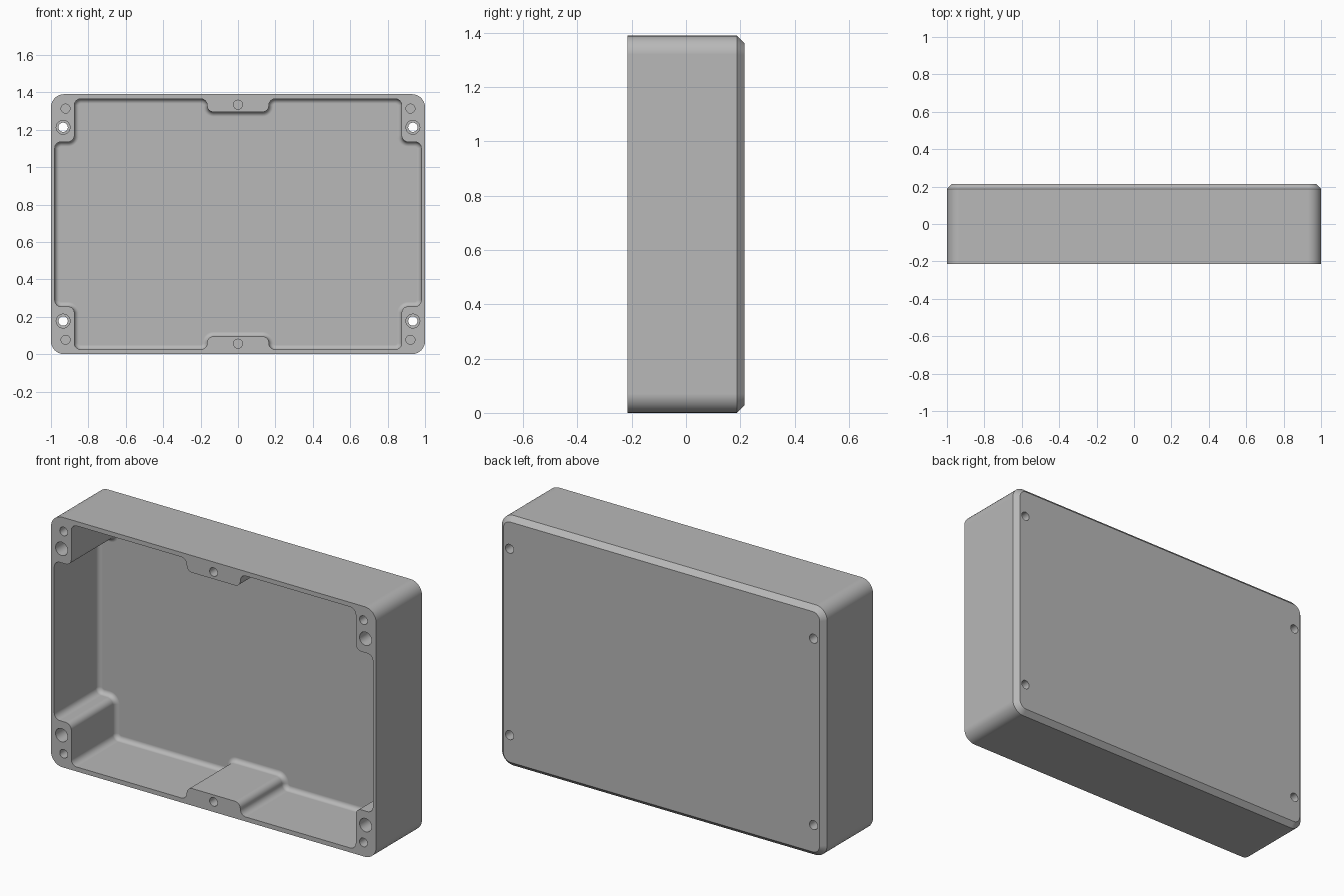
import bpy
import bmesh
from math import sin, cos, pi
from mathutils import Vector

HEIGHT = 1.39
FRONT, BACK = -0.215, 0.215
FLOOR = 0.175

if "Cube" in bpy.data.objects:
    bpy.data.objects.remove(bpy.data.objects["Cube"], do_unlink=True)

grey = bpy.data.materials.new("light grey")
grey.use_nodes = True
grey.diffuse_color = (0.48, 0.48, 0.48, 1)
grey.node_tree.nodes["Principled BSDF"].inputs["Base Color"].default_value = grey.diffuse_color


def rounded(corners, radius, inset=0.0, steps=8):
    """Round a square-cornered outline, moved inward by inset."""
    pts = []
    for i, c in enumerate(corners):
        p = Vector(c)
        a = (p - Vector(corners[i - 1])).normalized()
        b = (Vector(corners[(i + 1) % len(corners)]) - p).normalized()
        n1, n2 = Vector((-a.y, a.x)), Vector((-b.y, b.x))
        side = 1 if a.x * b.y - a.y * b.x > 0 else -1
        r = (radius - side * inset) * side
        centre = p + (n1 + n2) * (inset + r)
        for k in range(steps + 1):
            t = k / steps * pi / 2
            pts.append(centre - (n1 * cos(t) + n2 * sin(t)) * r)
    return pts


def circle(x, z, radius, count=32):
    return [Vector((x + radius * cos(2 * pi * k / count),
                    z + radius * sin(2 * pi * k / count))) for k in range(count)]


def loft(name, layers):
    """Solid through outlines placed at successive depths."""
    bm = bmesh.new()
    rings = [[bm.verts.new((p.x, y, p.y)) for p in pts] for y, pts in layers]
    for lower, upper in zip(rings, rings[1:]):
        n = len(lower)
        for i in range(n):
            j = (i + 1) % n
            bm.faces.new((lower[i], lower[j], upper[j], upper[i]))
    bm.faces.new(rings[0])
    bm.faces.new(rings[-1])
    bmesh.ops.recalc_face_normals(bm, faces=bm.faces)
    mesh = bpy.data.meshes.new(name)
    bm.to_mesh(mesh)
    bm.free()
    mesh.materials.append(grey)
    obj = bpy.data.objects.new(name, mesh)
    bpy.context.collection.objects.link(obj)
    return obj


# Outer shell with chamfered back edge
outer = [(-1, 0), (1, 0), (1, HEIGHT), (-1, HEIGHT)]
chamfer = 0.027
body = loft("enclosure_body", [
    (FRONT, rounded(outer, 0.07)),
    (BACK - chamfer, rounded(outer, 0.07)),
    (BACK, rounded(outer, 0.07, chamfer))])

# Cavity outline: corner posts and centre bosses, mirrored from one quarter
quarter = [(0.165, 0.095), (0.165, 0.025), (0.875, 0.025), (0.875, 0.255), (0.98, 0.255)]
right = quarter + [(x, HEIGHT - z) for x, z in reversed(quarter)]
outline = right + [(-x, z) for x, z in reversed(right)]

# Cavity with a fillet around the floor
fillet = 0.025
layers = [(FRONT - 0.1, rounded(outline, 0.034))]
for k in range(7):
    t = k / 6 * pi / 2
    layers.append((FLOOR - fillet + fillet * sin(t),
                   rounded(outline, 0.034, fillet * (1 - cos(t)))))
cutters = [loft("cavity_cutter", layers)]


def drill(x, z, radius, start, end):
    cutters.append(loft("hole_cutter", [(start, circle(x, z, radius)),
                                        (end, circle(x, z, radius))]))


# Stepped mounting holes and blind lid screw holes
for z_flip in (False, True):
    def place(z):
        return HEIGHT - z if z_flip else z
    for sx in (-1, 1):
        x, z = sx * 0.935, place(0.177)
        cutters.append(loft("mount_hole_cutter", [
            (FRONT - 0.1, circle(x, z, 0.037)), (0.1, circle(x, z, 0.037)),
            (0.1, circle(x, z, 0.025)), (BACK + 0.1, circle(x, z, 0.025))]))
        drill(sx * 0.922, place(0.077), 0.024, FRONT - 0.1, 0.0)
    drill(0, place(0.056), 0.024, FRONT - 0.1, 0.0)

# Cut everything from the shell
for cutter in cutters:
    cutter.hide_render = True
    mod = body.modifiers.new("cut", "BOOLEAN")
    mod.operation = "DIFFERENCE"
    mod.solver = "EXACT"
    mod.object = cutter
bpy.context.view_layer.update()
depsgraph = bpy.context.evaluated_depsgraph_get()
result = bpy.data.meshes.new_from_object(body.evaluated_get(depsgraph))
body.modifiers.clear()
body.data = result
body.data.materials.clear()
body.data.materials.append(grey)
for cutter in cutters:
    bpy.data.objects.remove(cutter, do_unlink=True)

# Smooth rounds, crisp edges
bpy.ops.object.select_all(action="DESELECT")
body.select_set(True)
bpy.context.view_layer.objects.active = body
bpy.ops.object.shade_smooth_by_angle(angle=pi / 6)
weighted = body.modifiers.new("even_shading", "WEIGHTED_NORMAL")
weighted.keep_sharp = True
